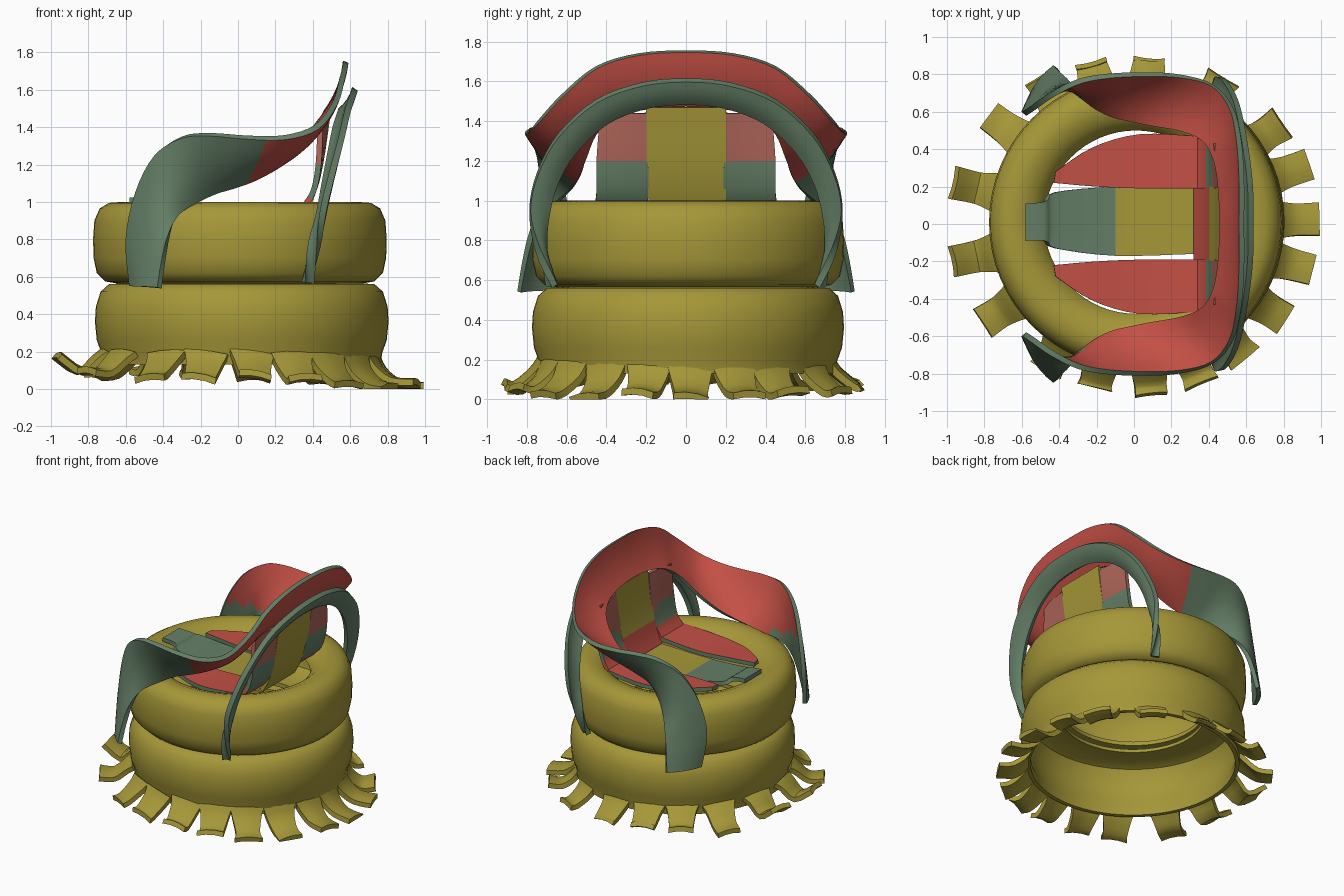
import bpy, bmesh, math, random
from mathutils import Vector

if "Cube" in bpy.data.objects:
    bpy.data.objects.remove(bpy.data.objects["Cube"])

random.seed(4)


def material(name, rgb):
    m = bpy.data.materials.new(name)
    m.diffuse_color = (*rgb, 1)
    m.use_nodes = True
    m.node_tree.nodes["Principled BSDF"].inputs["Base Color"].default_value = m.diffuse_color
    return m


MATS = [material("mustard yellow", (0.38, 0.31, 0.04)),
        material("sage green", (0.13, 0.215, 0.135)),
        material("brick red", (0.55, 0.08, 0.06)),
        material("faded red", (0.42, 0.13, 0.10))]
YELLOW, GREEN, RED, FADED = range(4)


def finish(bm, name):
    bmesh.ops.recalc_face_normals(bm, faces=bm.faces)
    me = bpy.data.meshes.new(name)
    bm.to_mesh(me)
    bm.free()
    for m in MATS:
        me.materials.append(m)
    ob = bpy.data.objects.new(name, me)
    bpy.context.collection.objects.link(ob)
    bpy.ops.object.select_all(action='DESELECT')
    ob.select_set(True)
    bpy.context.view_layer.objects.active = ob
    bpy.ops.object.shade_smooth_by_angle(angle=math.radians(40))
    return ob


def ring(name, profile, centre, sides=64):
    """Revolve a closed (radius, z) profile."""
    bm = bmesh.new()
    loops = []
    for i in range(sides):
        a = 2 * math.pi * i / sides
        loops.append([bm.verts.new((centre[0] + r * math.cos(a), centre[1] + r * math.sin(a), z))
                      for r, z in profile])
    n = len(profile)
    for i in range(sides):
        p, q = loops[i], loops[(i + 1) % sides]
        for j in range(n):
            k = (j + 1) % n
            bm.faces.new((p[j], q[j], q[k], p[k]))
    return finish(bm, name)


def spline(pts, steps):
    """Smooth curve through the points."""
    out = []
    for i in range(len(pts) - 1):
        p0, p1, p2, p3 = (pts[max(i - 1, 0)], pts[i], pts[i + 1], pts[min(i + 2, len(pts) - 1)])
        for s in range(steps):
            t = s / steps
            out.append(0.5 * (2 * p1 + (p2 - p0) * t + (2 * p0 - 5 * p1 + 4 * p2 - p3) * t * t
                              + (3 * p1 - p0 - 3 * p2 + p3) * t ** 3))
    return out + [pts[-1]]


def strip(name, stations, thick, rule, mirror=False, steps=4, cross=5, bow=0.0):
    """Thick band lofted between two edge curves; rule(centre, side) gives the colour."""
    st = [(Vector(a), Vector(b)) for a, b in stations]
    if mirror:
        flip = lambda v: Vector((v.x, -v.y, v.z))
        st = [(flip(a), flip(b)) for a, b in reversed(st[1:])] + st
    ea, eb = spline([s[0] for s in st], steps), spline([s[1] for s in st], steps)
    grid = [[a.lerp(b, j / (cross - 1)) for j in range(cross)] for a, b in zip(ea, eb)]
    nu, nv = len(grid), cross
    bm = bmesh.new()
    top, bot = [], []
    for i in range(nu):
        rt, rb = [], []
        for j in range(nv):
            du = grid[min(i + 1, nu - 1)][j] - grid[max(i - 1, 0)][j]
            dv = grid[i][min(j + 1, nv - 1)] - grid[i][max(j - 1, 0)]
            n = du.cross(dv).normalized()
            t = 2 * j / (nv - 1) - 1
            p = grid[i][j] + n * bow * (1 - t * t)
            rt.append(bm.verts.new(p + n * thick / 2))
            rb.append(bm.verts.new(p - n * thick / 2))
        top.append(rt)
        bot.append(rb)

    def face(vs, side):
        f = bm.faces.new(vs)
        f.material_index = rule(f.calc_center_median(), side)

    for i in range(nu - 1):
        for j in range(nv - 1):
            face((top[i][j], top[i + 1][j], top[i + 1][j + 1], top[i][j + 1]), 'front')
            face((bot[i][j], bot[i][j + 1], bot[i + 1][j + 1], bot[i + 1][j]), 'back')
        for j in (0, nv - 1):
            face((top[i][j], top[i + 1][j], bot[i + 1][j], bot[i][j]), 'rim')
    for i in (0, nu - 1):
        for j in range(nv - 1):
            face((top[i][j], top[i][j + 1], bot[i][j + 1], bot[i][j]), 'rim')
    for v in bm.verts:
        v.co.z = max(v.co.z, 0.0)
    return finish(bm, name)


# Two stacked hollow tyres
ring("upper_tyre", [(0.50, 0.57), (0.66, 0.565), (0.72, 0.575), (0.765, 0.62), (0.782, 0.70), (0.785, 0.80),
                    (0.778, 0.90), (0.75, 0.965), (0.70, 0.995), (0.63, 1.0), (0.56, 0.975), (0.50, 0.92),
                    (0.49, 0.89), (0.55, 0.93), (0.62, 0.965), (0.70, 0.95), (0.745, 0.88), (0.755, 0.75),
                    (0.735, 0.64), (0.66, 0.60), (0.50, 0.60)], (0.01, 0.01))
ring("lower_tyre", [(0.50, 0.535), (0.64, 0.565), (0.71, 0.56), (0.755, 0.52), (0.78, 0.44), (0.785, 0.36),
                    (0.775, 0.26), (0.75, 0.19), (0.745, 0.13), (0.715, 0.13), (0.72, 0.20), (0.745, 0.28),
                    (0.755, 0.36), (0.745, 0.44), (0.72, 0.50), (0.64, 0.53), (0.50, 0.51)], (0.02, 0.01))

# Cut flaps splayed out around the base
FLAPS = [2, 18, 35, 58, 84, 105, 122, 143, 168, 192, 213, 238, 257, 275, 292, 310, 328, 346]
for k, deg in enumerate(FLAPS):
    a = math.radians(deg + random.uniform(-1, 1))
    reach = min(1.0, 0.91 + 0.11 * math.cos(a) ** 2 + random.uniform(-0.02, 0.02))
    out, side = Vector((math.cos(a), math.sin(a), 0)), Vector((-math.sin(a), math.cos(a), 0))
    lift = 0.03 - 0.035 * out.x + random.uniform(-0.01, 0.01)
    curl = 0.10 if out.x < -0.9 else random.uniform(-0.01, 0.03)
    tw = random.uniform(-0.015, 0.015)
    path = [(0.725, 0.19, 0.12), (0.77, 0.10 + lift, 0.10), (0.86, 0.03 + lift, 0.085),
            (reach - 0.01, 0.015 + lift + curl, 0.08 + random.uniform(0, 0.02))]
    strip("base_flap_%02d" % (k + 1),
          [(out * r - side * w + Vector((0, 0, z - tw)), out * r + side * w + Vector((0, 0, z + tw)))
           for r, z, w in path], 0.035, lambda c, s: YELLOW, steps=3, cross=4, bow=0.012)


# Wide band forming back top and both armrests
def arm_colour(c, side):
    if side == 'rim':
        return GREEN
    if side == 'front':
        return RED if c.x > 0.05 + 0.5 * (c.z - 1.12) else GREEN
    return RED if c.z > 1.02 else GREEN


strip("back_and_arm_band", [
    ((0.47, 0, 1.48), (0.575, 0, 1.75)), ((0.46, 0.22, 1.46), (0.575, 0.24, 1.735)),
    ((0.43, 0.36, 1.42), (0.56, 0.45, 1.67)), ((0.37, 0.45, 1.34), (0.52, 0.62, 1.53)),
    ((0.25, 0.50, 1.22), (0.42, 0.74, 1.40)), ((0.10, 0.53, 1.13), (0.25, 0.79, 1.345)),
    ((-0.03, 0.56, 1.08), (0.05, 0.80, 1.345)), ((-0.12, 0.585, 1.05), (-0.15, 0.79, 1.36)),
    ((-0.22, 0.64, 1.0), (-0.30, 0.76, 1.345)), ((-0.32, 0.72, 0.93), (-0.44, 0.69, 1.25)),
    ((-0.37, 0.78, 0.82), (-0.54, 0.62, 1.05)), ((-0.40, 0.815, 0.68), (-0.59, 0.59, 0.80)),
    ((-0.42, 0.84, 0.54), (-0.57, 0.63, 0.55))],
    0.03, arm_colour, mirror=True, cross=7, bow=0.02)

# Leaning arch that props up the back
strip("rear_arch", [
    ((0.55, 0, 1.49), (0.625, 0, 1.605)), ((0.545, 0.2, 1.47), (0.62, 0.22, 1.585)),
    ((0.52, 0.40, 1.39), (0.59, 0.45, 1.50)), ((0.49, 0.56, 1.24), (0.55, 0.64, 1.33)),
    ((0.46, 0.65, 1.08), (0.50, 0.745, 1.14)), ((0.43, 0.69, 0.92), (0.455, 0.785, 0.95)),
    ((0.38, 0.71, 0.75), (0.43, 0.745, 0.75)), ((0.35, 0.69, 0.57), (0.40, 0.66, 0.57))],
    0.035, lambda c, s: GREEN, mirror=True, bow=0.012)

# Centre seat strip
strip("centre_seat_strip", [
    ((-0.58, -0.09, 1.01), (-0.58, 0.11, 1.01)), ((-0.48, -0.09, 1.0), (-0.48, 0.12, 1.0)),
    ((-0.42, -0.13, 0.97), (-0.42, 0.17, 0.97)), ((-0.1, -0.17, 0.93), (-0.1, 0.2, 0.93)),
    ((0.32, -0.16, 0.94), (0.32, 0.2, 0.94))],
    0.03, lambda c, s: GREEN if c.x < -0.1 else YELLOW)

# Centre back strip
strip("centre_back_strip", [
    ((0.33, -0.19, 0.90), (0.33, 0.2, 0.90)), ((0.39, -0.19, 1.02), (0.39, 0.2, 1.02)),
    ((0.44, -0.2, 1.2), (0.44, 0.2, 1.2)), ((0.48, -0.2, 1.47), (0.48, 0.2, 1.47))],
    0.03, lambda c, s: RED if s == 'front' and c.z < 1.1 else YELLOW)

# Side seat and back strips, one pair on each side
for label, s in (("left", 1), ("right", -1)):
    def pair(x0, ya, x1, yb, z):
        p, q = (x0, s * ya, z), (x1, s * yb, z)
        return (p, q) if s > 0 else (q, p)

    strip(label + "_seat_strip", [
        pair(-0.43, 0.22, -0.42, 0.28, 0.97), pair(-0.2, 0.20, -0.22, 0.41, 0.96),
        pair(0.05, 0.19, 0.03, 0.48, 0.95), pair(0.34, 0.19, 0.34, 0.47, 0.97)],
        0.03, lambda c, side: GREEN if side == 'rim' else RED)
    strip(label + "_back_strip", [
        pair(0.34, 0.19, 0.34, 0.46, 0.96), pair(0.40, 0.19, 0.40, 0.45, 1.05),
        pair(0.44, 0.19, 0.43, 0.45, 1.2), pair(0.47, 0.2, 0.44, 0.43, 1.44)],
        0.03, lambda c, side: GREEN if c.z < 1.18 and c.x > 0.38 else FADED if c.z > 1.18 else RED)
